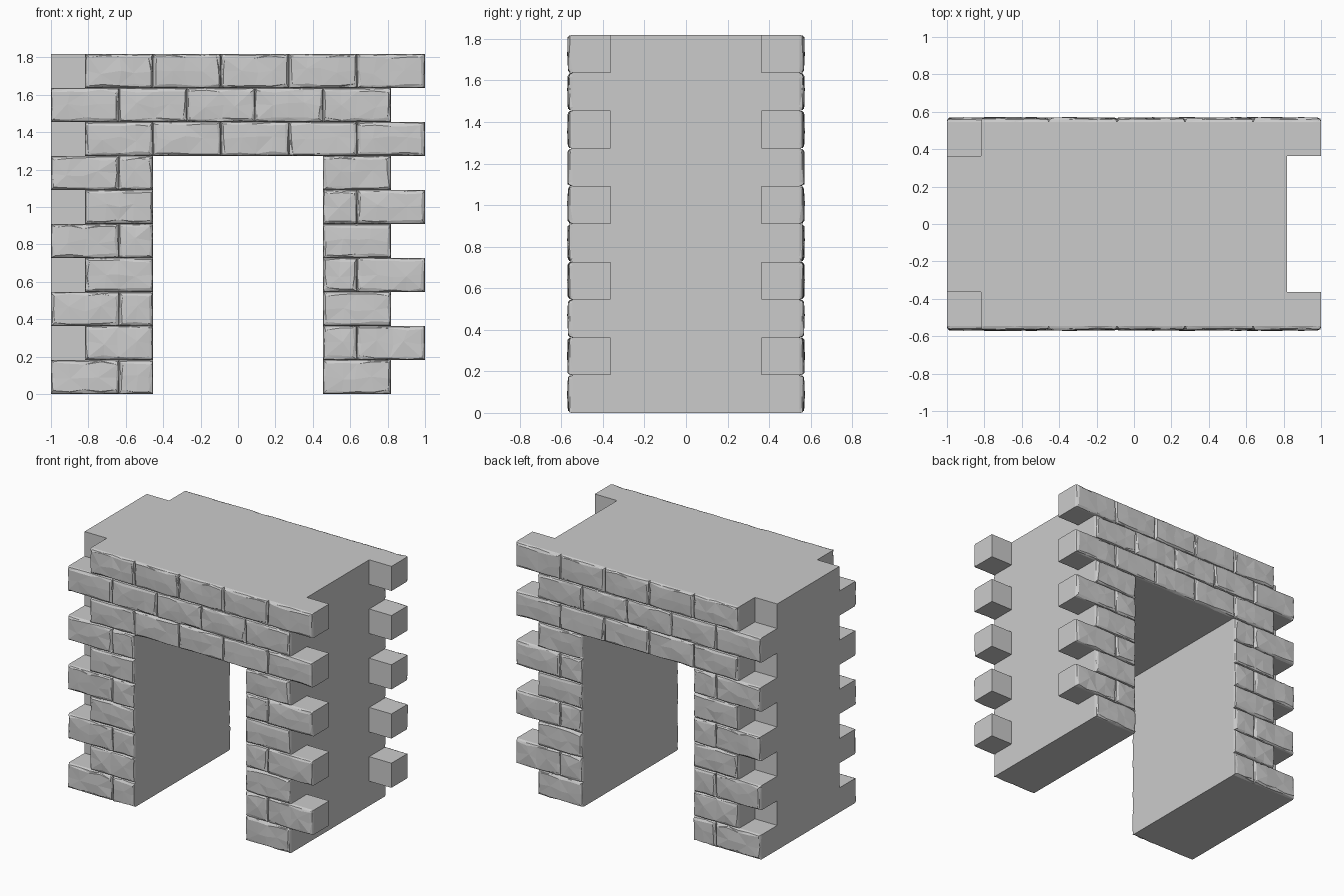
import bpy, bmesh, random

if "Cube" in bpy.data.objects:
    bpy.data.objects.remove(bpy.data.objects["Cube"])

random.seed(4)
U = 2 / 11                      # half-brick module
NX, NY, NZ, DOOR_ROWS = 11, 6, 10, 7


def finish(bm, name):
    mesh = bpy.data.meshes.new(name)
    bm.to_mesh(mesh)
    bm.free()
    ob = bpy.data.objects.new(name, mesh)
    bpy.context.collection.objects.link(ob)
    return ob


def solid(i, j, k):
    """Is this module cell filled: core, doorway and toothed corners."""
    if not (0 <= j < NY and 0 <= k < NZ):
        return False
    if k < DOOR_ROWS and 3 <= i <= 7:
        return False
    shift = k % 2 if j in (0, NY - 1) else 0
    return shift <= i < NX - 1 + shift


# Wall core: only the exposed cell sides; front and back are left to the bricks
bm = bmesh.new()
for i in range(NX):
    for j in range(NY):
        for k in range(NZ):
            if not solid(i, j, k):
                continue
            for axis in range(3):
                for side in (0, 1):
                    n = [i, j, k]
                    n[axis] += 2 * side - 1
                    if solid(*n) or not 0 <= n[1] < NY:
                        continue
                    a, b = (axis + 1) % 3, (axis + 2) % 3
                    loop = []
                    for da, db in ((0, 0), (1, 0), (1, 1), (0, 1)):
                        c = [i, j, k]
                        c[axis] += side
                        c[a] += da
                        c[b] += db
                        loop.append(bm.verts.new(((c[0] - NX / 2) * U, (c[1] - NY / 2) * U, c[2] * U)))
                    bm.faces.new(loop if side else loop[::-1])
bmesh.ops.remove_doubles(bm, verts=bm.verts[:], dist=1e-4)
bmesh.ops.dissolve_limit(bm, angle_limit=0.01, verts=bm.verts[:], edges=bm.edges[:])
finish(bm, "wall_core")


def brick(bm, x0, x1, z0, z1):
    """Rough-hewn brick face: chamfered border and faceted middle."""
    def stations(lo, hi, inner):
        a, b = lo + 0.017, hi - 0.017
        return [lo, lo + 0.005] + [a + (b - a) * t / inner for t in range(inner + 1)] + [hi - 0.005, hi]

    xs = stations(x0, x1, 4 if x1 - x0 > 1.5 * U else 2)
    zs = stations(z0, z1, 2)
    grid = []
    for r, z in enumerate(zs):
        row = []
        for c, x in enumerate(xs):
            ring = min(r, c, len(zs) - 1 - r, len(xs) - 1 - c)
            depth = (0, 0.014, 0.021, 0.024)[min(ring, 3)]
            dx = dz = 0
            if ring:
                depth += random.uniform(-0.003, 0.003)
                amount = (0.003, 0.008, 0.018)[min(ring, 3) - 1]
                dx, dz = (random.uniform(-amount, amount) for _ in range(2))
            row.append(bm.verts.new((x + dx, -NY / 2 * U - depth, z + dz)))
        grid.append(row)
    for r in range(len(zs) - 1):
        for c in range(len(xs) - 1):
            q = [grid[r][c], grid[r][c + 1], grid[r + 1][c + 1], grid[r + 1][c]]
            if (r + c) % 2:
                q = q[1:] + q[:1]
            bm.faces.new((q[0], q[1], q[2]))
            bm.faces.new((q[0], q[2], q[3]))


# Brick courses in running bond, cut off at the doorway, mirrored to the back
for k in range(NZ):
    bm = bmesh.new()
    for n in range(5):
        lo = -5.5 + k % 2 + 2 * n
        hi = lo + 2
        if k < DOOR_ROWS:
            if lo < 0:
                hi = min(hi, -2.5)
            if hi > 0:
                lo = max(lo, 2.5)
        if hi - lo > 0.5:
            brick(bm, lo * U, hi * U, k * U, (k + 1) * U)
    course = finish(bm, f"brick_course_{k + 1}")
    mirror = course.modifiers.new("back_side", 'MIRROR')
    mirror.use_axis = (False, True, False)
    mirror.use_mirror_merge = False
